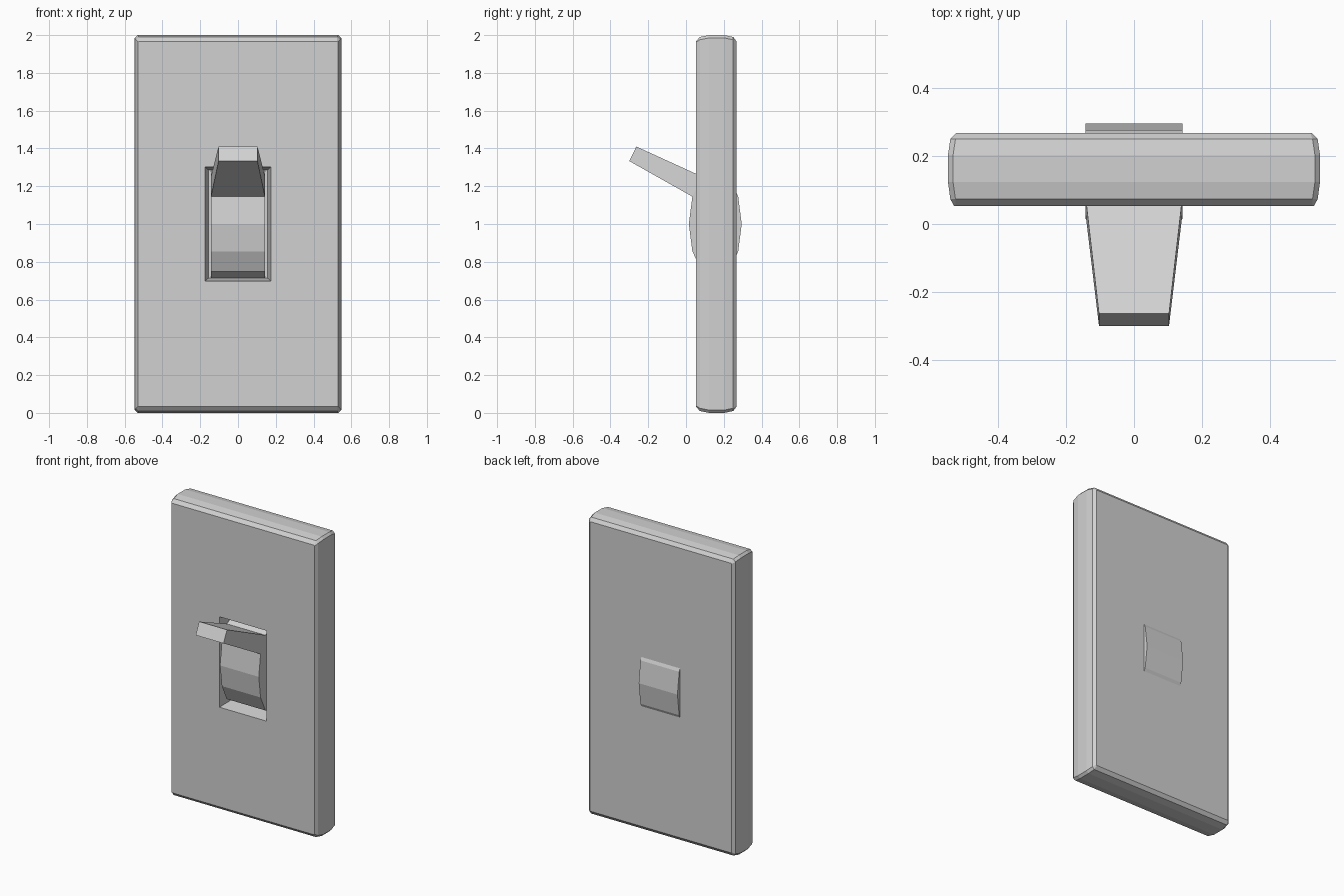
import bpy, bmesh, math

default = bpy.data.objects.get("Cube")
if default:
    bpy.data.objects.remove(default, do_unlink=True)

grey = bpy.data.materials.new("light_grey")
grey.use_nodes = True
grey.diffuse_color = (0.64, 0.64, 0.64, 1)
grey.node_tree.nodes["Principled BSDF"].inputs["Base Color"].default_value = grey.diffuse_color


def finish(name, bm):
    bmesh.ops.remove_doubles(bm, verts=bm.verts, dist=0.0005)
    bmesh.ops.recalc_face_normals(bm, faces=bm.faces)
    mesh = bpy.data.meshes.new(name)
    bm.to_mesh(mesh)
    bm.free()
    mesh.materials.append(grey)
    obj = bpy.data.objects.new(name, mesh)
    bpy.context.collection.objects.link(obj)
    return obj


def ring(bm, y, half_x, half_z, cut):
    """Rectangle with clipped corners, facing front, centred on z = 1."""
    verts = []
    for sx, sz in ((1, 1), (-1, 1), (-1, -1), (1, -1)):
        pair = [(half_x, half_z - cut), (half_x - cut, half_z)]
        for x, z in (pair if sx == sz else pair[::-1]):
            verts.append(bm.verts.new((sx * x, y, 1 + sz * z)))
    return verts


def loft(bm, rings):
    for a, b in zip(rings, rings[1:]):
        for i in range(len(a)):
            j = (i + 1) % len(a)
            bm.faces.new((a[i], a[j], b[j], b[i]))
    bm.faces.new(rings[0])
    bm.faces.new(rings[-1])


# Wall plate: pocket floor, pocket rim, then round the bulging edge to the back
bm = bmesh.new()
loft(bm, [ring(bm, *r) for r in (
    (0.16, 0.155, 0.285, 0),
    (0.053, 0.174, 0.302, 0),
    (0.053, 0.529, 0.967, 0.004),
    (0.073, 0.540, 0.990, 0.015),
    (0.123, 0.547, 1.0, 0.015),
    (0.203, 0.547, 1.0, 0.015),
    (0.250, 0.540, 0.990, 0.015),
    (0.267, 0.523, 0.967, 0.004))])
finish("wall_plate", bm)

# Switch: twelve-sided oval barrel with one facet drawn out into a tapered lever
bm = bmesh.new()
sides = []
for x in (-0.143, 0.143):
    sides.append([bm.verts.new((x, 0.155 - 0.14 * math.cos(a), 1 + 0.29 * math.sin(a)))
                  for a in (math.tau * i / 12 for i in range(12))])
loft(bm, sides)
bm.faces.ensure_lookup_table()
lever_facet = bm.faces[1]
tip = bmesh.ops.extrude_discrete_faces(bm, faces=[lever_facet])["faces"][0]
base = [v.co.copy() for v in tip.verts]
for v in tip.verts:
    upper = v.co.z > 1.2
    v.co.x *= 0.72
    v.co.y, v.co.z = (-0.263, 1.41) if upper else (-0.30, 1.333)
corners = list(tip.verts)
base_verts = [bm.verts.new(co) for co in base]
for i in range(4):
    j = (i + 1) % 4
    if not bm.faces.get((base_verts[i], base_verts[j], corners[j], corners[i])):
        bm.faces.new((base_verts[i], base_verts[j], corners[j], corners[i]))
finish("switch_lever", bm)
